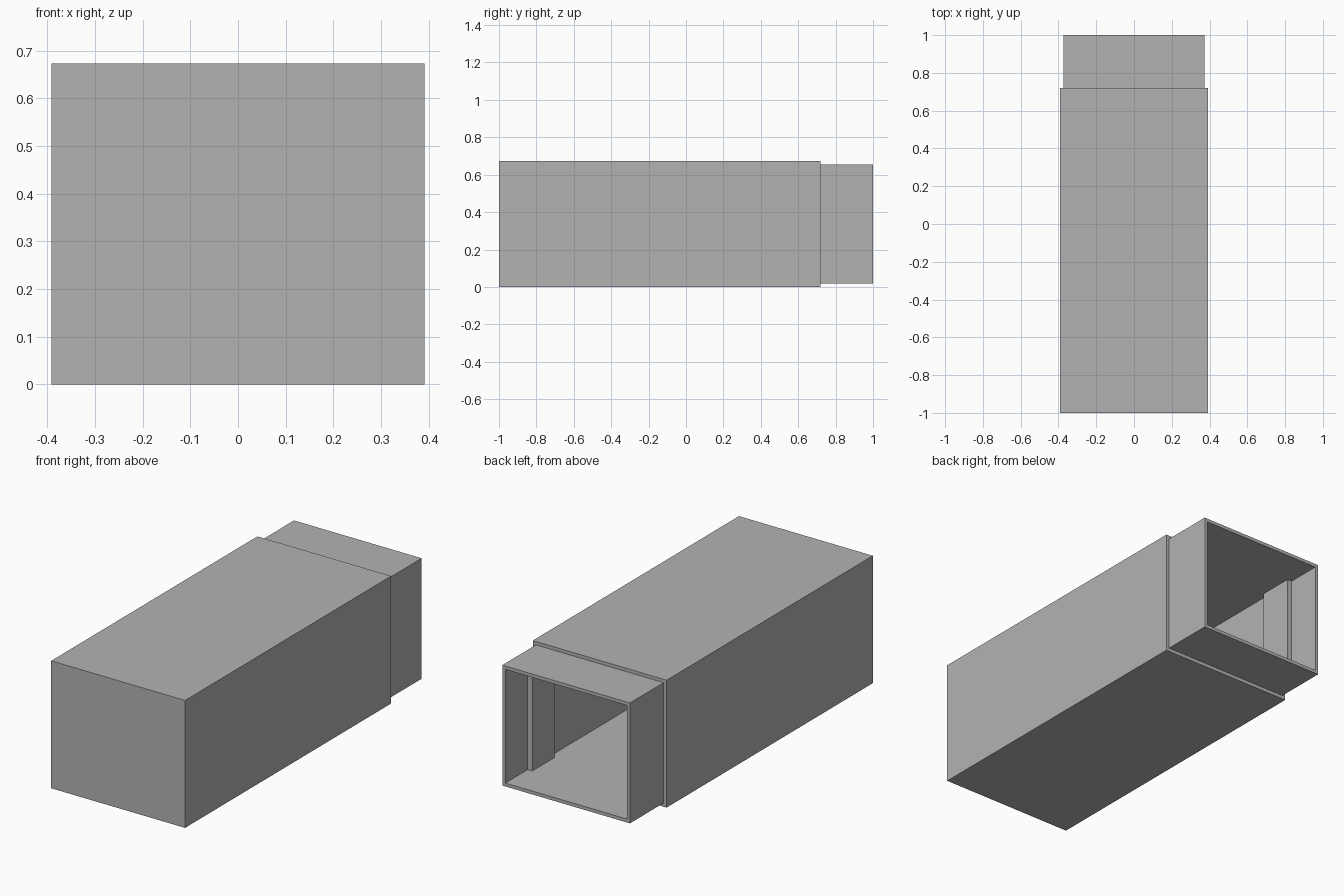
import bpy
import bmesh
from mathutils import Vector

cube = bpy.data.objects.get("Cube")
if cube:
    bpy.data.objects.remove(cube, do_unlink=True)

# One grey for the whole case
grey = bpy.data.materials.new("plain_grey")
grey.use_nodes = True
colour = (0.45, 0.45, 0.45, 1)
grey.diffuse_color = colour
grey.node_tree.nodes["Principled BSDF"].inputs["Base Color"].default_value = colour


def box(name, low, high, wall=0):
    """Box between two corners; with a wall it is hollow and open at the back."""
    low, high = Vector(low), Vector(high)
    bm = bmesh.new()
    bmesh.ops.create_cube(bm, size=1)
    bmesh.ops.scale(bm, vec=high - low, verts=bm.verts)
    bmesh.ops.translate(bm, vec=(low + high) / 2, verts=bm.verts)
    if wall:
        back = [f for f in bm.faces if f.normal.y > 0.5]
        bmesh.ops.delete(bm, geom=back, context="FACES_ONLY")
    mesh = bpy.data.meshes.new(name)
    bm.to_mesh(mesh)
    bm.free()
    mesh.materials.append(grey)
    obj = bpy.data.objects.new(name, mesh)
    bpy.context.collection.objects.link(obj)
    if wall:
        shell = obj.modifiers.new("wall", "SOLIDIFY")
        shell.thickness = wall
        shell.offset = -1
        shell.use_even_offset = True
    return obj


# Outer sleeve, closed at the front
box("outer_sleeve", (-0.391, -1, 0), (0.391, 0.72, 0.673), wall=0.021)

# Inner tube, sticking out of the sleeve at the back
box("inner_tube", (-0.373, -0.982, 0.019), (0.373, 1, 0.655), wall=0.018)

# Upright ribs on both inner side walls
for side, name in ((1, "left_rib"), (-1, "right_rib")):
    xs = sorted((side * 0.328, side * 0.36))
    box(name, (xs[0], 0.627, 0.03), (xs[1], 0.814, 0.645))
